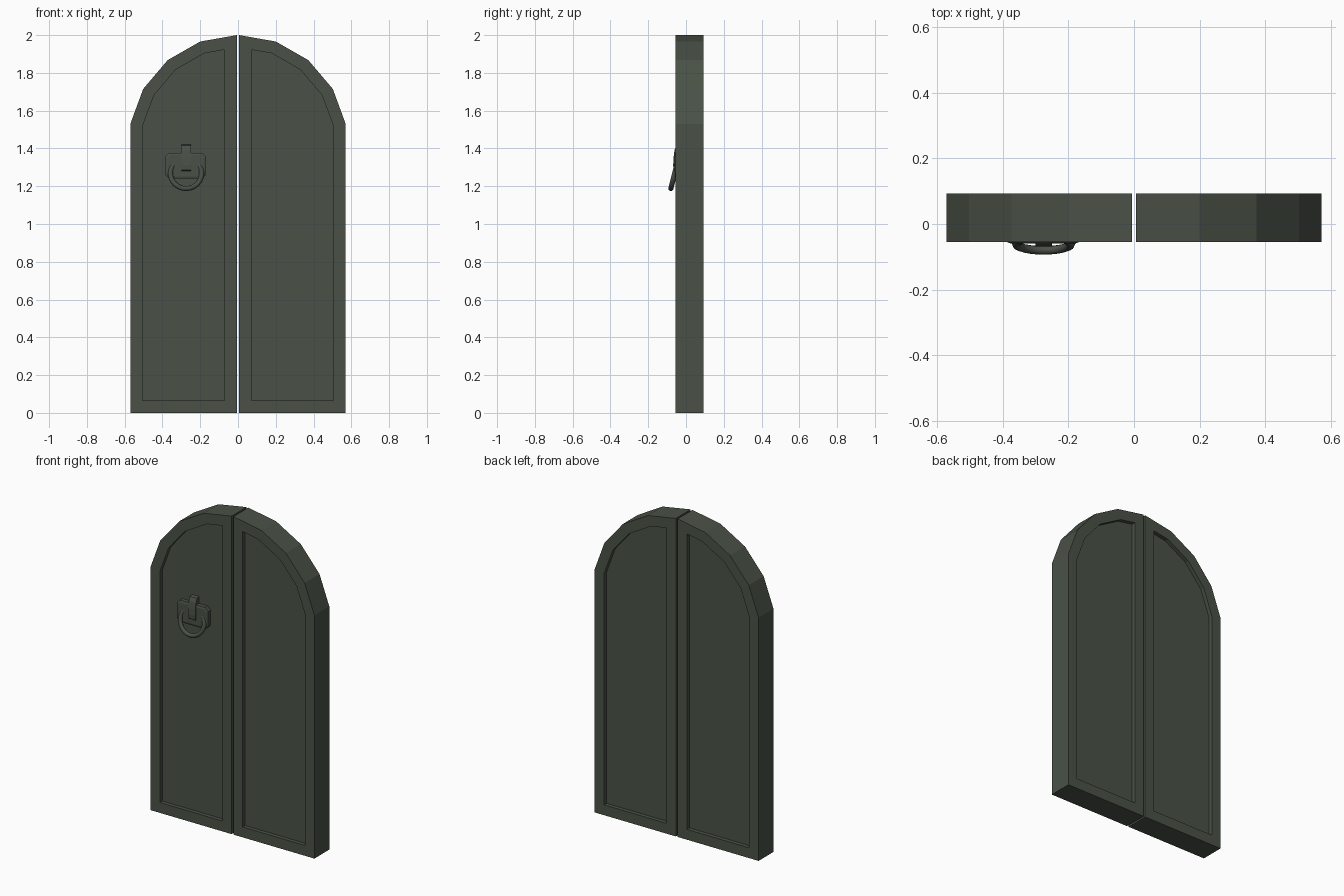
import bpy, bmesh, math
from mathutils import Matrix

if "Cube" in bpy.data.objects:
    bpy.data.objects.remove(bpy.data.objects["Cube"])

mat = bpy.data.materials.new("dark_green_grey")
mat.diffuse_color = (0.068, 0.083, 0.063, 1)
mat.use_nodes = True
mat.node_tree.nodes["Principled BSDF"].inputs["Base Color"].default_value = mat.diffuse_color


def finish(bm, name):
    bmesh.ops.recalc_face_normals(bm, faces=bm.faces[:])
    me = bpy.data.meshes.new(name)
    bm.to_mesh(me)
    bm.free()
    me.materials.append(mat)
    ob = bpy.data.objects.new(name, me)
    bpy.context.collection.objects.link(ob)
    return ob


def prism(points, axis_vec):
    """Extrude a closed loop of 3D points along a vector."""
    bm = bmesh.new()
    a = [bm.verts.new(p) for p in points]
    b = [bm.verts.new([p[i] + axis_vec[i] for i in range(3)]) for p in points]
    bm.faces.new(a)
    bm.faces.new(b[::-1])
    n = len(a)
    for i in range(n):
        bm.faces.new((a[i], b[i], b[(i + 1) % n], a[(i + 1) % n]))
    bmesh.ops.recalc_face_normals(bm, faces=bm.faces[:])
    return bm


# Door leaves: half arch with a sunken panel on both sides
FRONT, BACK = -0.055, 0.093
half = [(0.006, 0), (0.57, 0), (0.57, 1.53), (0.502, 1.715),
        (0.372, 1.868), (0.2, 1.966), (0.006, 2.0)]
for side, name in ((-1, "left_door_leaf"), (1, "right_door_leaf")):
    bm = prism([(side * x, FRONT, z) for x, z in half], (0, BACK - FRONT, 0))
    bm.normal_update()
    for d in (-1, 1):
        face = next(f for f in bm.faces if f.normal.y * d > 0.9 and len(f.verts) == 7)
        bmesh.ops.inset_individual(bm, faces=[face], thickness=0.065,
                                   use_even_offset=True)
        inner = bmesh.ops.extrude_discrete_faces(bm, faces=[face])["faces"][0]
        bmesh.ops.translate(bm, verts=inner.verts[:], vec=(0, -d * 0.025, 0))
        # keep the knocker mounted: the front panel is brought close to its plate
        bm.normal_update()
    finish(bm, name)

# Knocker back plate with clipped corners
cx, cz, w, h, c = -0.2775, 1.308, 0.108, 0.068, 0.02
plate = [(-w + c, -h), (w - c, -h), (w, -h + c), (w, h - c),
         (w - c, h), (-w + c, h), (-w, h - c), (-w, -h + c)]
bm = prism([(cx + x, -0.029, cz + z) for x, z in plate], (0, -0.027, 0))
front = min(bm.faces, key=lambda f: f.calc_center_median().y)
bmesh.ops.inset_individual(bm, faces=[front], thickness=0.012, use_even_offset=True)
bmesh.ops.translate(bm, verts=front.verts[:], vec=(0, -0.004, 0))
finish(bm, "knocker_plate")

# Curved strap holding the ring
strap = [(-0.029, 1.42), (-0.05, 1.415), (-0.061, 1.39), (-0.066, 1.35),
         (-0.068, 1.31), (-0.066, 1.285), (-0.06, 1.28), (-0.029, 1.28)]
finish(prism([(-0.3, y, z) for y, z in strap], (0.05, 0, 0)), "knocker_strap")

# Ring, hanging slightly away from the door
bpy.ops.mesh.primitive_torus_add(major_segments=24, minor_segments=8,
                                 major_radius=0.083, minor_radius=0.0135)
ring = bpy.context.object
ring.name = "knocker_ring"
ring.data.transform(Matrix.Translation((-0.275, -0.06, 1.268))
                    @ Matrix.Rotation(math.radians(90 - 14), 4, 'X'))
ring.data.materials.append(mat)
bpy.ops.object.shade_smooth_by_angle(angle=math.radians(50))
